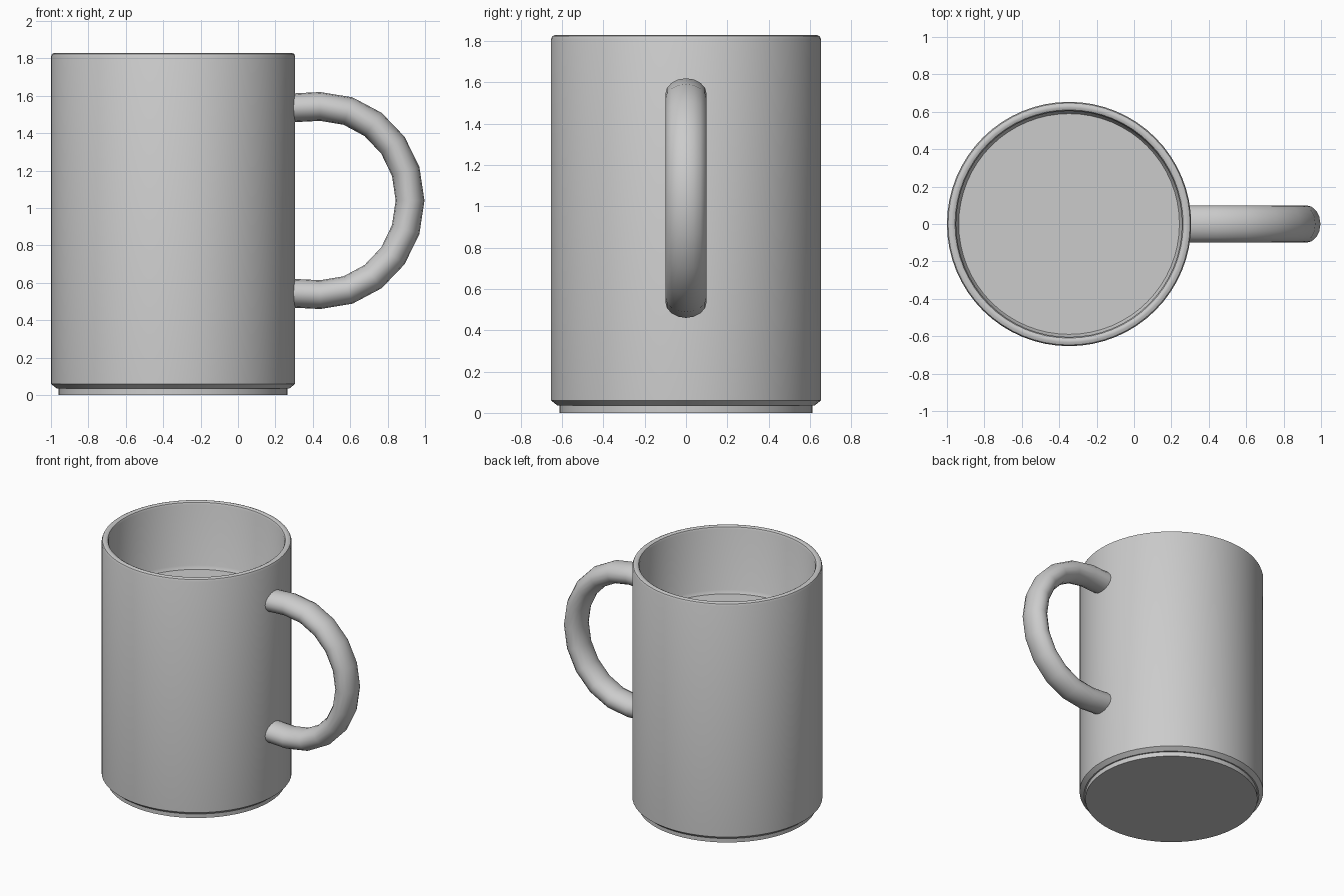
import bpy, bmesh, math

cube = bpy.data.objects.get("Cube")
if cube:
    bpy.data.objects.remove(cube, do_unlink=True)

# Single ceramic colour
grey = bpy.data.materials.new("ceramic_grey")
grey.use_nodes = True
colour = (0.6, 0.6, 0.6, 1)
grey.diffuse_color = colour
grey.node_tree.nodes["Principled BSDF"].inputs["Base Color"].default_value = colour

CENTRE_X = -0.347


def finish(name, bm, angle=35):
    bmesh.ops.remove_doubles(bm, verts=bm.verts, dist=0.0005)
    bmesh.ops.recalc_face_normals(bm, faces=bm.faces)
    mesh = bpy.data.meshes.new(name)
    bm.to_mesh(mesh)
    bm.free()
    mesh.materials.append(grey)
    obj = bpy.data.objects.new(name, mesh)
    bpy.context.collection.objects.link(obj)
    bpy.ops.object.select_all(action='DESELECT')
    obj.select_set(True)
    bpy.context.view_layer.objects.active = obj
    bpy.ops.object.shade_smooth_by_angle(angle=math.radians(angle))
    return obj


def lathe(name, profile, sides=64):
    """Spin a (radius, height) profile around the upright axis."""
    bm = bmesh.new()
    verts = [bm.verts.new((r, 0, z)) for r, z in profile]
    edges = [bm.edges.new(pair) for pair in zip(verts, verts[1:])]
    bmesh.ops.spin(bm, geom=verts + edges, cent=(0, 0, 0), axis=(0, 0, 1),
                   angle=math.tau, steps=sides, use_duplicate=False)
    obj = finish(name, bm)
    obj.location.x = CENTRE_X
    return obj


# Mug body: foot, chamfer, wall, rounded rim, inner wall and raised floor
lathe("mug_body", [
    (0, 0), (0.612, 0), (0.612, 0.035), (0.622, 0.035), (0.653, 0.06),
    (0.653, 1.81), (0.647, 1.824), (0.633, 1.83),
    (0.622, 1.83), (0.61, 1.824), (0.604, 1.81),
    (0.604, 1.35), (0.59, 1.325), (0, 1.325)])

# Handle: oval tube swept around a half ellipse, with short ends into the wall
bm = bmesh.new()
SIDES, STEP = 16, math.radians(18)
stations = [(0.28, -0.008, -math.pi / 2 - 0.1)]
stations += [(0.44, 0, i * STEP) for i in range(-5, 6)]
stations += [(0.28, -0.008, math.pi / 2 + 0.1)]
rings = []
for x, shrink, t in stations:
    ring = []
    for k in range(SIDES):
        a = math.tau * k / SIDES
        offset = shrink + 0.077 * math.cos(a)
        end = abs(t) > math.pi / 2 + 0.01
        px = x if end else x + (0.48 + offset) * math.cos(t)
        pz = 1.04 + (0.503 + offset) * (math.copysign(1, t) if end else math.sin(t))
        ring.append(bm.verts.new((px, 0.1 * math.sin(a), pz)))
    rings.append(ring)
for ra, rb in zip(rings, rings[1:]):
    for k in range(SIDES):
        j = (k + 1) % SIDES
        bm.faces.new((ra[k], ra[j], rb[j], rb[k]))
bm.faces.new(rings[0])
bm.faces.new(rings[-1][::-1])
finish("handle", bm, 40)
